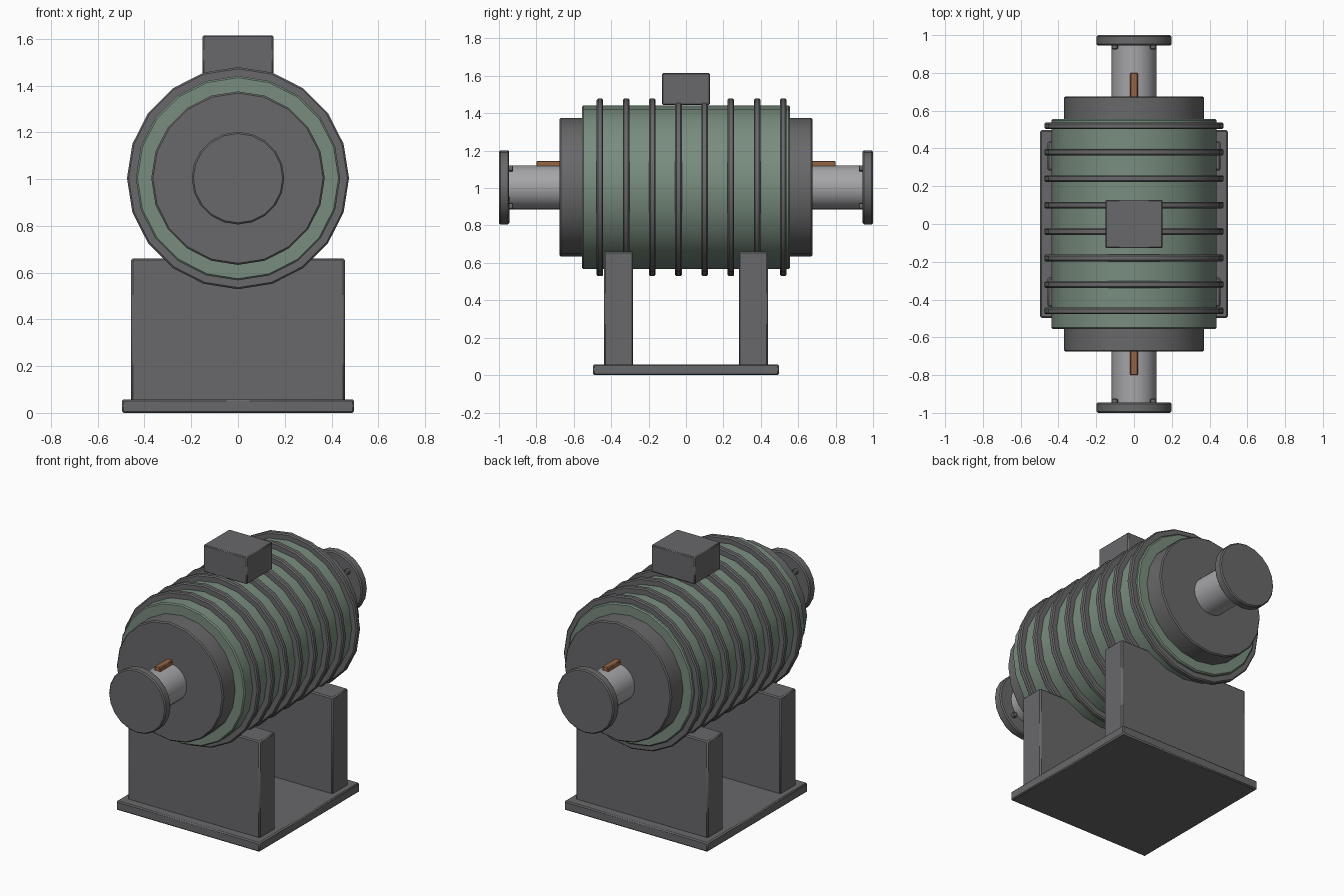
import bpy
import math

if "Cube" in bpy.data.objects:
    bpy.data.objects.remove(bpy.data.objects["Cube"], do_unlink=True)

AXIS_Z = 1.004


def material(name, rgb):
    mat = bpy.data.materials.new(name)
    mat.use_nodes = True
    mat.diffuse_color = (*rgb, 1)
    mat.node_tree.nodes["Principled BSDF"].inputs["Base Color"].default_value = (*rgb, 1)
    return mat


GREY = material("dark grey metal", (0.14, 0.14, 0.145))
GREEN = material("green paint", (0.19, 0.265, 0.21))
STEEL = material("bright steel", (0.38, 0.38, 0.40))
BROWN = material("bronze", (0.30, 0.13, 0.06))


def finish(name, mat, bevel):
    obj = bpy.context.object
    obj.name = name
    obj.data.materials.append(mat)
    bpy.ops.object.transform_apply(location=False, rotation=True, scale=True)
    bpy.ops.object.shade_smooth_by_angle(angle=math.radians(30))
    if bevel:
        mod = obj.modifiers.new("edge bevel", "BEVEL")
        mod.width = bevel
        mod.segments = 1
        mod.limit_method = "ANGLE"
        mod.angle_limit = math.radians(40)
    return obj


def box(name, mat, x, y, z, bevel=0.007):
    """Box from (low, high) ranges on each axis."""
    ranges = (x, y, z)
    bpy.ops.mesh.primitive_cube_add(size=1, location=[(a + b) / 2 for a, b in ranges])
    bpy.context.object.scale = [b - a for a, b in ranges]
    return finish(name, mat, bevel)


def drum(name, mat, radius, y0, y1, x=0, z=AXIS_Z, sides=20, bevel=0.007):
    """Cylinder lying along y."""
    bpy.ops.mesh.primitive_cylinder_add(
        vertices=sides, radius=radius, depth=abs(y1 - y0),
        location=(x, (y0 + y1) / 2, z), rotation=(math.pi / 2, 0, 0))
    return finish(name, mat, bevel)


# Housing with cooling fins
drum("housing", GREEN, 0.437, -0.556, 0.556)
for i in range(8):
    y = -0.46 + 0.14 * i
    drum(f"cooling_fin_{i + 1}", GREY, 0.475, y - 0.0175, y + 0.0175)

# Drive shaft through both ends
drum("shaft", STEEL, 0.118, -0.99, 0.99, bevel=0)

# Matching parts at the front and back
for side, s in (("front", -1), ("back", 1)):
    drum(f"{side}_end_cap", GREY, 0.371, s * 0.55, s * 0.676)
    drum(f"{side}_flange", GREY, 0.198, s * 0.945, s)
    box(f"{side}_shaft_key", BROWN, (-0.02, 0.02), sorted((s * 0.66, s * 0.80)),
        (1.10, 1.145), bevel=0.004)
    for i in range(4):
        a = math.pi / 4 + i * math.pi / 2
        drum(f"{side}_flange_bolt_{i + 1}", GREY, 0.016, s * 0.925, s * 0.95,
             x=0.144 * math.cos(a), z=AXIS_Z + 0.144 * math.sin(a), sides=12, bevel=0.003)
    box(f"{side}_support", GREY, (-0.457, 0.457), sorted((s * 0.283, s * 0.438)), (0.05, 0.66))

# Base plate and terminal box
box("base_plate", GREY, (-0.497, 0.497), (-0.497, 0.497), (0, 0.058))
box("terminal_box", GREY, (-0.151, 0.151), (-0.128, 0.128), (1.445, 1.614), bevel=0.005)
